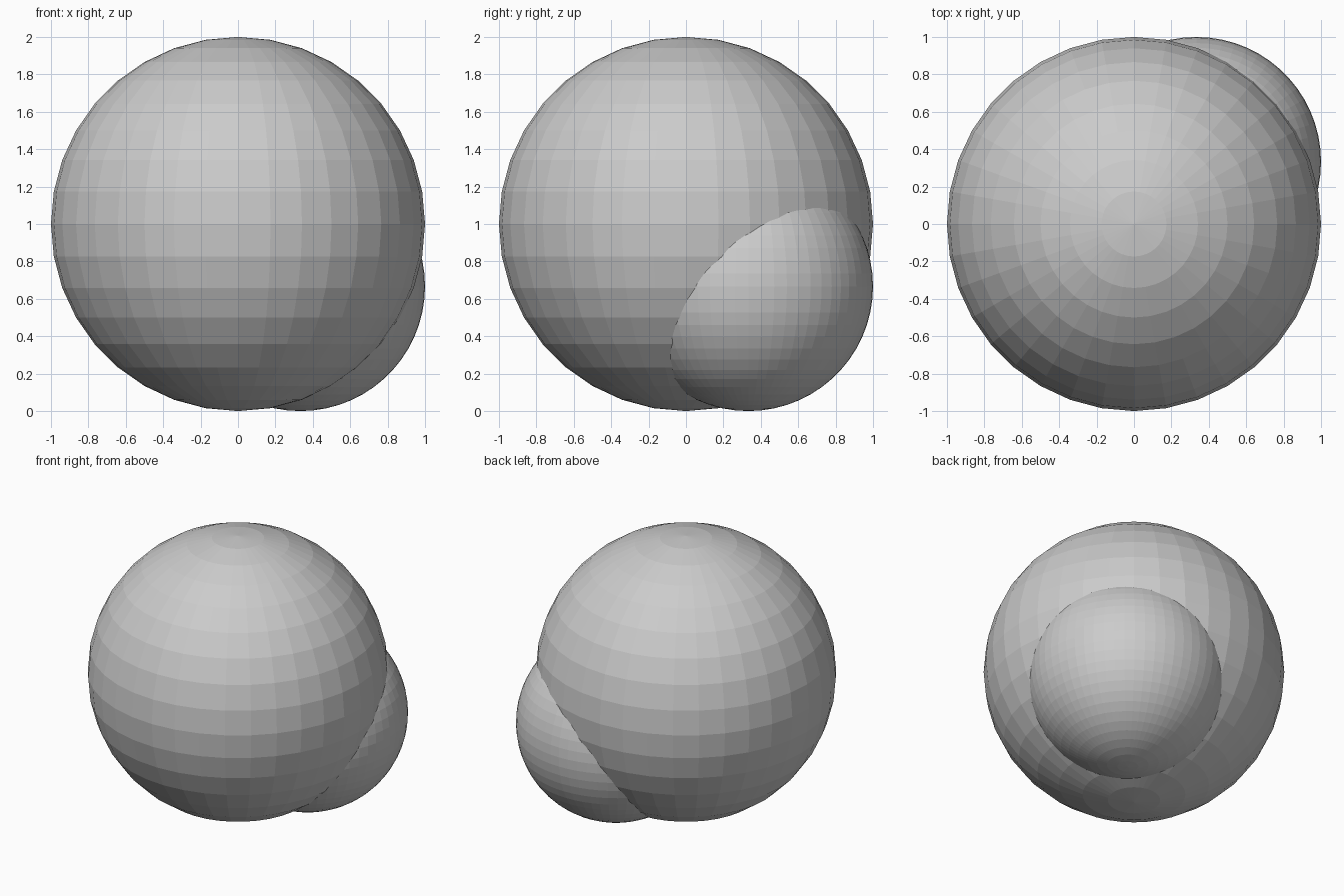
import bpy

if "Cube" in bpy.data.objects:
    bpy.data.objects.remove(bpy.data.objects["Cube"])


def ball(name, radius, centre, segments, rings):
    bpy.ops.mesh.primitive_uv_sphere_add(
        segments=segments, ring_count=rings, radius=radius, location=centre)
    obj = bpy.context.object
    obj.name = name
    return obj


# Large faceted ball
large = ball("large_ball", 1.0, (0, 0, 1), 36, 18)

# Smaller, finer ball bulging out at the right, back and bottom
r = 2 / 3
small = ball("small_ball", r, (1 - r, 1 - r, r), 60, 30)

# Fuse the two into one outer skin
fuse = large.modifiers.new("fuse", 'BOOLEAN')
fuse.operation = 'UNION'
fuse.solver = 'EXACT'
fuse.object = small
bpy.ops.object.select_all(action='DESELECT')
large.select_set(True)
bpy.context.view_layer.objects.active = large
bpy.ops.object.modifier_apply(modifier=fuse.name)
bpy.data.objects.remove(small, do_unlink=True)
large.name = "fused_balls"
